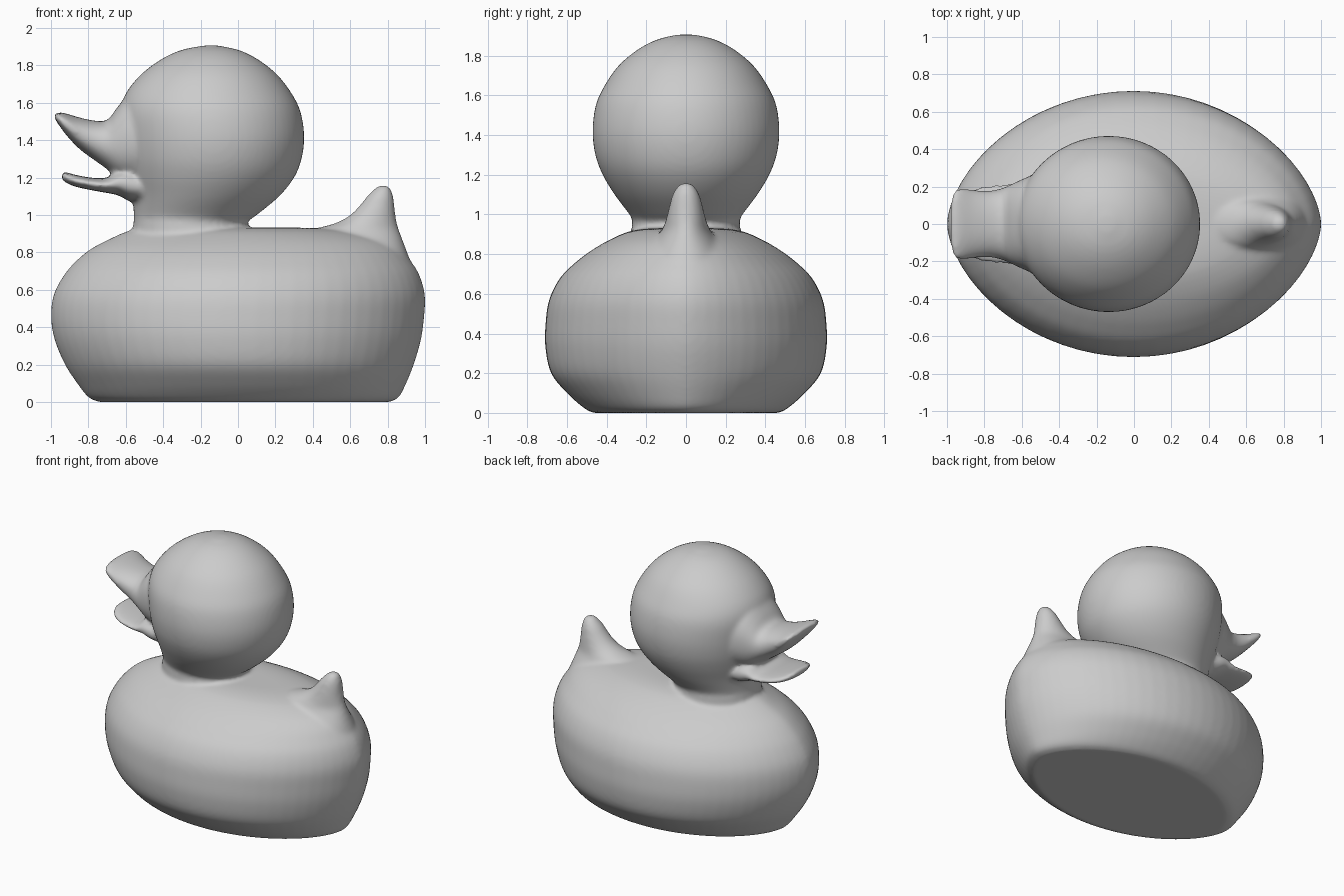
import bpy, bmesh
from math import sin, cos, pi

N = 64  # points around each ring


def smooth_rows(rows, steps=6):
    """Catmull-Rom interpolation between the given sections."""
    p = [rows[0]] + rows + [rows[-1]]
    out = []
    for i in range(1, len(p) - 2):
        for s in range(steps):
            t = s / steps
            out.append([0.5 * (2 * b + (c - a) * t + (2 * a - 5 * b + 4 * c - d) * t * t
                               + (3 * b - a - 3 * c + d) * t ** 3)
                        for a, b, c, d in zip(p[i - 1], p[i], p[i + 1], p[i + 2])])
    out.append(rows[-1])
    return out


def spow(v, e):
    return (1 if v >= 0 else -1) * abs(v) ** e


def loft(bm, rows, along="z", power=(1, 1)):
    """Closed loft; rows are (position, low, high, half width in y)."""
    rings = []
    for pos, lo, hi, w in smooth_rows(rows):
        mid, r = (lo + hi) / 2, (hi - lo) / 2
        ring = []
        for k in range(N):
            a = 2 * pi * k / N
            u, y = mid + r * spow(cos(a), power[0]), w * spow(sin(a), power[1])
            ring.append(bm.verts.new((u, y, pos) if along == "z" else (pos, y, u)))
        rings.append(ring)
    faces = [bm.faces.new(rings[0]), bm.faces.new(rings[-1])]
    for a, b in zip(rings, rings[1:]):
        for k in range(N):
            j = (k + 1) % N
            faces.append(bm.faces.new((a[k], a[j], b[j], b[k])))
    bmesh.ops.recalc_face_normals(bm, faces=faces)


bm = bmesh.new()

# Body: flat base, rounded hull with slightly pointed ends
loft(bm, [(0, -.74, .81, .47), (.025, -.80, .86, .515), (.1, -.86, .90, .60),
          (.2, -.925, .94, .68), (.33, -.98, .978, .709), (.45, -1, .995, .708),
          (.57, -.987, 1, .69), (.68, -.93, .97, .635), (.76, -.86, .92, .555),
          (.82, -.785, .87, .475), (.87, -.69, .79, .39), (.91, -.60, .65, .30),
          (.927, -.52, .5, .22), (.932, -.45, .36, .15)], power=(1, 1.2))

# Tail, with a long concave slope at the front
loft(bm, [(.72, .45, .935, .2), (.8, .40, .905, .19), (.9, .37, .868, .135),
          (.93, .43, .857, .118), (.96, .53, .849, .105), (1, .60, .842, .094),
          (1.05, .65, .837, .082), (1.1, .69, .83, .068), (1.14, .73, .817, .045),
          (1.16, .755, .80, .02)])

# Head and neck
loft(bm, [(.88, -.56, .06, .275), (.95, -.56, .05, .272), (.97, -.557, .055, .27),
          (1, -.557, .10, .285), (1.1, -.565, .22, .36), (1.2, -.588, .30, .42),
          (1.3, -.61, .34, .457), (1.42, -.625, .354, .471), (1.55, -.63, .335, .455),
          (1.65, -.6, .287, .41), (1.75, -.52, .21, .34), (1.83, -.415, .11, .245),
          (1.88, -.31, .01, .15), (1.903, -.2, -.09, .06), (1.907, -.16, -.12, .02)])

# Upper bill, flaring up to a broad tip
loft(bm, [(-.98, 1.513, 1.542, .12), (-.96, 1.485, 1.55, .18), (-.92, 1.43, 1.543, .192),
          (-.85, 1.355, 1.522, .182), (-.77, 1.295, 1.505, .178), (-.70, 1.245, 1.507, .193),
          (-.65, 1.20, 1.57, .215), (-.60, 1.175, 1.625, .238), (-.53, 1.17, 1.65, .265),
          (-.45, 1.2, 1.65, .27)], along="x", power=(.9, .9))

# Lower bill
loft(bm, [(-.942, 1.19, 1.232, .08), (-.92, 1.173, 1.23, .135), (-.87, 1.152, 1.215, .182),
          (-.78, 1.132, 1.199, .207), (-.70, 1.118, 1.2, .212), (-.64, 1.105, 1.24, .218),
          (-.58, 1.075, 1.25, .222), (-.5, 1.07, 1.23, .21), (-.42, 1.09, 1.22, .19)],
     along="x", power=(.95, .9))

me = bpy.data.meshes.new("bath_duck")
bm.to_mesh(me)
bm.free()
duck = bpy.data.objects.new("bath_duck", me)
bpy.context.collection.objects.link(duck)

# Fuse the parts into one skin and soften the joins
remesh = duck.modifiers.new("fuse", "REMESH")
remesh.mode = "VOXEL"
remesh.voxel_size = .014
remesh.use_smooth_shade = True
soft = duck.modifiers.new("soften", "SMOOTH")
soft.factor = .5
soft.iterations = 10
